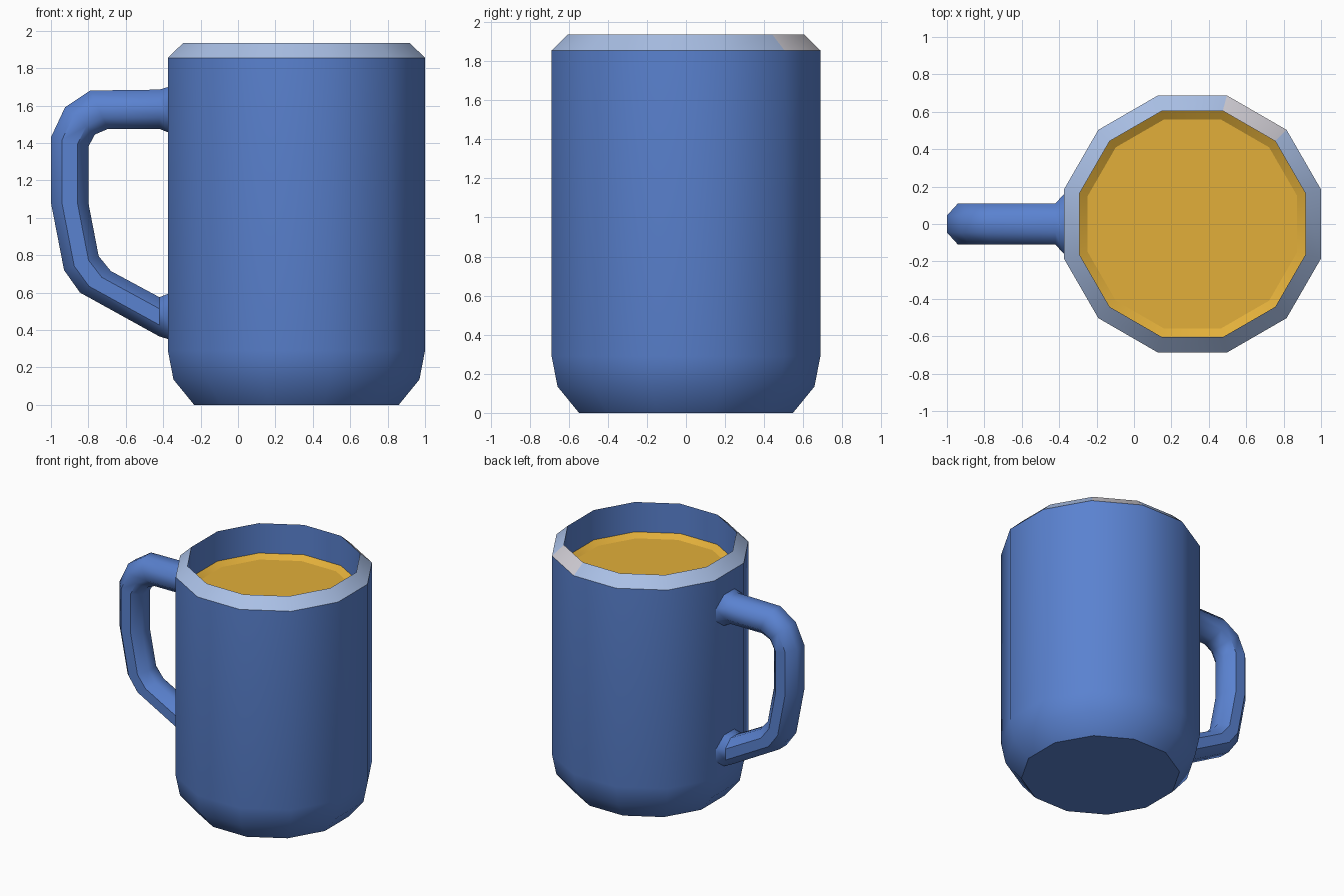
import bpy, bmesh, math
from mathutils import Vector

if "Cube" in bpy.data.objects:
    bpy.data.objects.remove(bpy.data.objects["Cube"])

CX = 0.3125          # mug axis
SIDES = 12


def material(name, hex_code):
    def lin(c):
        return c / 12.92 if c <= 0.04045 else ((c + 0.055) / 1.055) ** 2.4
    m = bpy.data.materials.new(name)
    m.diffuse_color = [lin(int(hex_code[i:i + 2], 16) / 255) for i in (0, 2, 4)] + [1]
    m.use_nodes = True
    m.node_tree.nodes["Principled BSDF"].inputs["Base Color"].default_value = m.diffuse_color
    return m


blue = material("blue glaze", "5A82D0")
pale = material("pale blue rim", "AAC0E6")
chip = material("light grey chip", "D0CDD4")
amber = material("amber drink", "E2AF3A")


def finish(name, bm, mats, angle):
    me = bpy.data.meshes.new(name)
    bm.normal_update()
    bm.to_mesh(me)
    bm.free()
    ob = bpy.data.objects.new(name, me)
    bpy.context.collection.objects.link(ob)
    for m in mats:
        me.materials.append(m)
    bpy.ops.object.select_all(action='DESELECT')
    ob.select_set(True)
    bpy.context.view_layer.objects.active = ob
    bpy.ops.object.shade_smooth_by_angle(angle=math.radians(angle))
    return ob


def skin(bm, rings):
    for a, b in zip(rings, rings[1:]):
        n = len(a)
        for i in range(n):
            j = (i + 1) % n
            bm.faces.new((a[i], a[j], b[j], b[i]))


def lathe(bm, profile):
    """Revolve (apothem, z) points into a twelve-sided shell."""
    rings = []
    for r, z in profile:
        r /= math.cos(math.pi / SIDES)
        ring = []
        for i in range(SIDES):
            t = 2 * math.pi * (i + 0.5) / SIDES
            ring.append(bm.verts.new((CX + r * math.cos(t), r * math.sin(t), z)))
        rings.append(ring)
    skin(bm, rings)
    return rings


# Mug body: rounded foot, straight wall, bevelled rim, inner wall
bm = bmesh.new()
rings = lathe(bm, [(0.5475, 0), (0.6575, 0.135), (0.6875, 0.29), (0.6875, 1.855),
                   (0.605, 1.935), (0.605, 1.695)])
bm.faces.new(rings[0][::-1])
for f in bm.faces:
    c = f.calc_center_median()
    if 1.87 < c.z < 1.92 and min(v.co.z for v in f.verts) > 1.8:
        angle = math.degrees(math.atan2(c.y, c.x - CX))
        f.material_index = 2 if 50 < angle < 70 else 1   # one odd rim facet
finish("mug_body", bm, [blue, pale, chip], 40)

# Drink with a raised edge
bm = bmesh.new()
rings = lathe(bm, [(0.605, 1.70), (0.56, 1.67)])
bm.faces.new(rings[-1])
finish("drink", bm, [amber], 20)

# Handle: octagonal tube between outer and inner side outlines, flared at the wall
# (outer x, outer z, inner x, inner z, half width in y)
W = 0.11
sections = [(-0.37, 1.70, -0.37, 1.455, 0.165), (-0.42, 1.685, -0.42, 1.475, W),
            (-0.79, 1.68, -0.695, 1.475, W), (-0.925, 1.59, -0.765, 1.445, W),
            (-1.0, 1.43, -0.80, 1.38, W), (-1.0, 1.08, -0.80, 1.08, W),
            (-0.93, 0.72, -0.745, 0.795, W), (-0.845, 0.60, -0.68, 0.715, W),
            (-0.42, 0.365, -0.42, 0.575, W), (-0.37, 0.35, -0.37, 0.595, 0.165)]
bm = bmesh.new()
rings = []
k = 1 / math.cos(math.pi / 8)
for ox, oz, ix, iz, w in sections:
    o, n = Vector((ox, 0, oz)), Vector((ix, 0, iz))
    mid, half = (o + n) / 2, (o - n) / 2
    ring = []
    for i in range(8):
        t = 2 * math.pi * (i + 0.5) / 8
        p = mid + half * (k * math.cos(t)) + Vector((0, w * k * math.sin(t), 0))
        ring.append(bm.verts.new(p))
    rings.append(ring)
skin(bm, rings)
caps = [bm.faces.new(rings[0][::-1]), bm.faces.new(rings[-1])]
bmesh.ops.recalc_face_normals(bm, faces=bm.faces)
bmesh.ops.delete(bm, geom=caps, context='FACES_ONLY')   # ends sit inside the wall
finish("handle", bm, [blue], 47)
